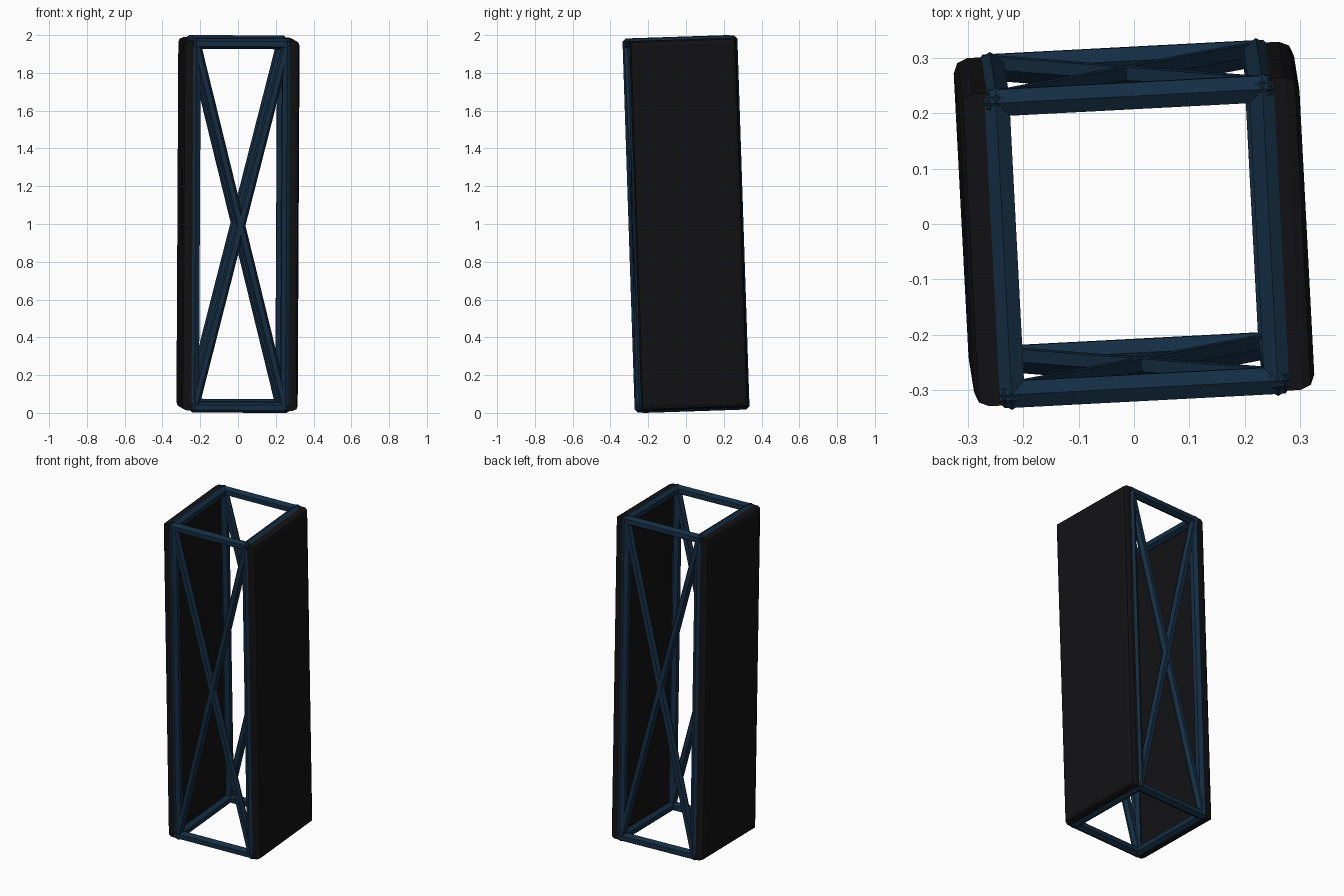
import bpy, bmesh
from math import radians
from mathutils import Vector, Matrix, Euler

if "Cube" in bpy.data.objects:
    bpy.data.objects.remove(bpy.data.objects["Cube"])

# whole model leans slightly
LEAN = Matrix.Translation((0, 0, 1)) @ Euler((radians(1.9), radians(0.2), radians(3))).to_matrix().to_4x4()
HX, HY, HZ, R = 0.241, 0.264, 0.963, 0.028


def material(name, col):
    m = bpy.data.materials.new(name)
    m.diffuse_color = (*col, 1)
    m.use_nodes = True
    m.node_tree.nodes["Principled BSDF"].inputs["Base Color"].default_value = m.diffuse_color
    return m


blue = material("blue metal", (0.007, 0.026, 0.055))
black = material("black panel", (0.006, 0.006, 0.007))


def finish(bm, name, mat):
    bmesh.ops.recalc_face_normals(bm, faces=bm.faces)
    me = bpy.data.meshes.new(name)
    bm.to_mesh(me)
    bm.free()
    me.materials.append(mat)
    ob = bpy.data.objects.new(name, me)
    ob.matrix_world = LEAN
    bpy.context.collection.objects.link(ob)
    return ob


def bar(name, a, b, r=R):
    # six-sided bar with tapered ends
    a, b = Vector(a), Vector(b)
    d = b - a
    length = d.length
    q = d.to_track_quat('Z', 'Y').to_matrix().to_4x4()
    bm = bmesh.new()
    bmesh.ops.create_cone(bm, cap_ends=True, segments=6, radius1=r, radius2=r, depth=length + 0.02)
    caps = [f for f in bm.faces if len(f.verts) == 6]
    for f in caps:
        s = 1 if f.calc_center_median().z > 0 else -1
        ext = bmesh.ops.extrude_discrete_faces(bm, faces=[f])["faces"][0]
        for v in ext.verts:
            v.co = Vector((v.co.x * 0.55, v.co.y * 0.55, v.co.z + s * 0.014))
    bm.transform(Matrix.Translation((a + b) / 2) @ q)
    return finish(bm, name, blue)


# corner posts
for sx, nx in ((-1, "left"), (1, "right")):
    for sy, ny in ((-1, "front"), (1, "back")):
        bar(f"{ny}_{nx}_post", (sx * HX, sy * HY, -HZ), (sx * HX, sy * HY, HZ))

# top and bottom rails
for sz, nz in ((-1, "bottom"), (1, "top")):
    for s, n in ((-1, "front"), (1, "back")):
        bar(f"{nz}_{n}_rail", (-HX, s * HY, sz * HZ), (HX, s * HY, sz * HZ))
    for s, n in ((-1, "left"), (1, "right")):
        bar(f"{nz}_{n}_rail", (s * HX, -HY, sz * HZ), (s * HX, HY, sz * HZ))

# crossed braces on the open faces
for s, n in ((-1, "front"), (1, "back")):
    for k, m in ((-1, "rising"), (1, "falling")):
        bar(f"{n}_{m}_brace", (k * HX, s * HY, HZ), (-k * HX, s * HY, -HZ), 0.025)

# side panels, outer edges chamfered
for s, n in ((-1, "left"), (1, "right")):
    bm = bmesh.new()
    bmesh.ops.create_cube(bm, size=1)
    bm.transform(Matrix.Translation((s * 0.28, 0, 0)) @ Matrix.Diagonal((0.056, 0.566, 1.958, 1)))
    outer = [e for e in bm.edges if all(abs(v.co.x) > 0.28 for v in e.verts)]
    bmesh.ops.bevel(bm, geom=outer, offset=0.026, segments=2, profile=0.5, affect='EDGES')
    finish(bm, f"{n}_panel", black)
